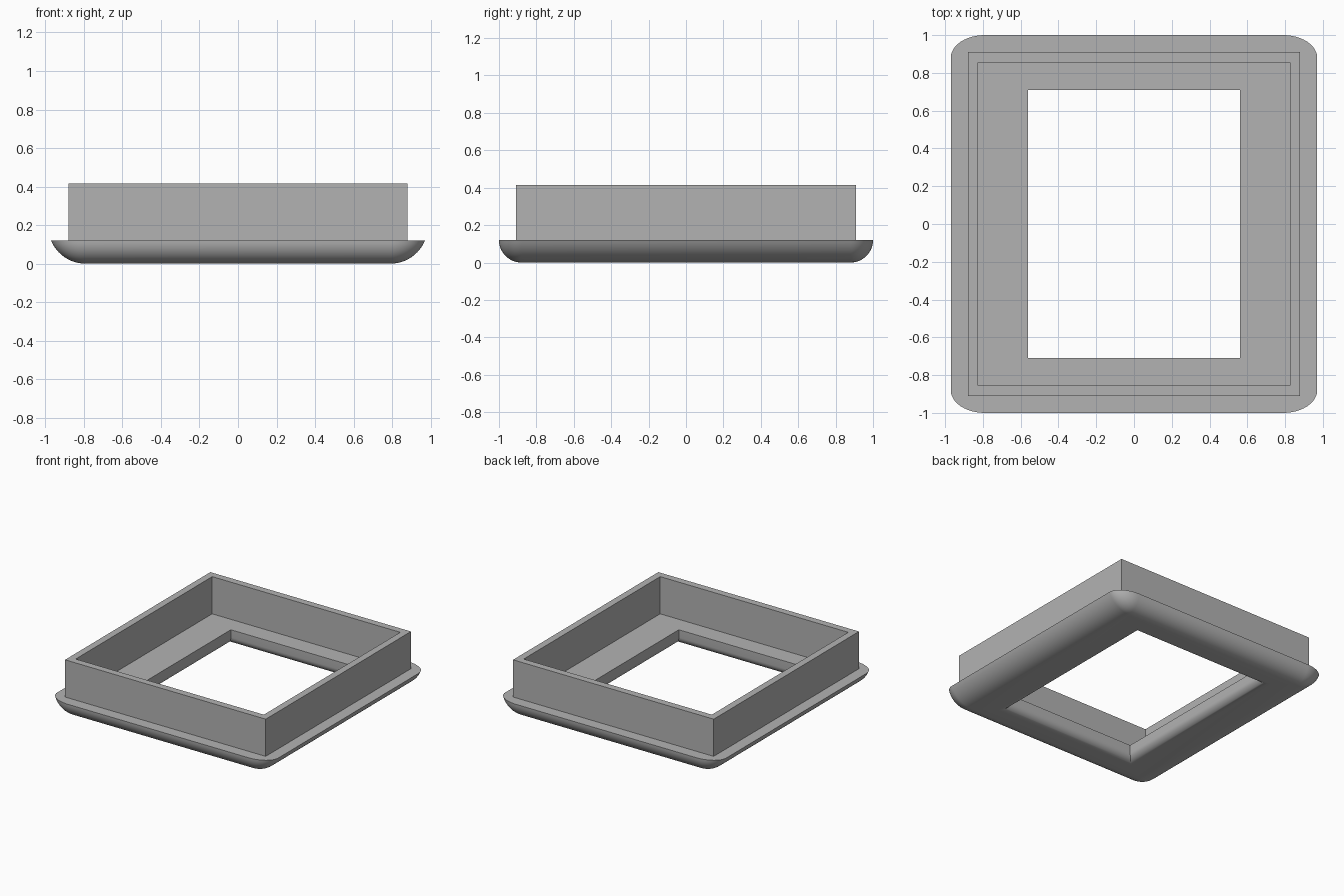
import bpy
import bmesh
import math

cube = bpy.data.objects.get("Cube")
if cube:
    bpy.data.objects.remove(cube, do_unlink=True)

grey = bpy.data.materials.new("plain_grey")
grey.use_nodes = True
colour = (0.45, 0.45, 0.45, 1)
grey.diffuse_color = colour
grey.node_tree.nodes["Principled BSDF"].inputs["Base Color"].default_value = colour

CORNER_STEPS = 12
SIGNS = [(1, 1), (-1, 1), (-1, -1), (1, -1)]


def ring(cx, cy, rx, ry, z):
    """Rectangle loop whose corners are elliptical arcs centred on (cx, cy)."""
    points = []
    for quarter, (sx, sy) in enumerate(SIGNS):
        for i in range(CORNER_STEPS + 1):
            a = (quarter + i / CORNER_STEPS) * math.pi / 2
            points.append((sx * cx + rx * math.cos(a), sy * cy + ry * math.sin(a), z))
    return points


def ring_solid(name, rings):
    """Join loops one after another, the last back to the first."""
    bm = bmesh.new()
    loops = [[bm.verts.new(p) for p in r] for r in rings]
    count = len(loops[0])
    for k, low in enumerate(loops):
        high = loops[(k + 1) % len(loops)]
        for i in range(count):
            j = (i + 1) % count
            bm.faces.new((low[i], low[j], high[j], high[i]))
    bmesh.ops.remove_doubles(bm, verts=bm.verts, dist=0.0001)
    bmesh.ops.recalc_face_normals(bm, faces=bm.faces)
    mesh = bpy.data.meshes.new(name)
    bm.to_mesh(mesh)
    bm.free()
    mesh.materials.append(grey)
    obj = bpy.data.objects.new(name, mesh)
    bpy.context.collection.objects.link(obj)
    bpy.ops.object.select_all(action="DESELECT")
    obj.select_set(True)
    bpy.context.view_layer.objects.active = obj
    bpy.ops.object.shade_smooth_by_angle(angle=math.radians(35))
    return obj


# Flange: rectangular opening with a softened lower edge and a rounded outside
HEIGHT = 0.12
HOLE_X, HOLE_Y, SOFT = 0.56, 0.71, 0.06
CORE_X, CORE_Y, SIDE_RADIUS = 0.79, 0.88, 0.195
rings = [ring(HOLE_X, HOLE_Y, 0, 0, HEIGHT)]
for i in range(9):
    a = i / 8 * math.pi / 2
    out = SOFT * (1 - math.cos(a))
    rings.append(ring(HOLE_X + out, HOLE_Y + out, 0, 0, SOFT * (1 - math.sin(a))))
for i in range(13):
    a = i / 12 * math.pi / 2
    z = HEIGHT * (1 - math.cos(a))
    rx = math.sqrt(max(0, SIDE_RADIUS ** 2 - (SIDE_RADIUS - z) ** 2))
    rings.append(ring(CORE_X, CORE_Y, rx, HEIGHT * math.sin(a), z))
ring_solid("flange", rings)

# Collar: thin upright wall standing on the flange
TOP = 0.415
ring_solid("collar", [
    ring(0.88, 0.91, 0, 0, HEIGHT),
    ring(0.88, 0.91, 0, 0, TOP),
    ring(0.825, 0.855, 0, 0, TOP),
    ring(0.825, 0.855, 0, 0, HEIGHT),
])
